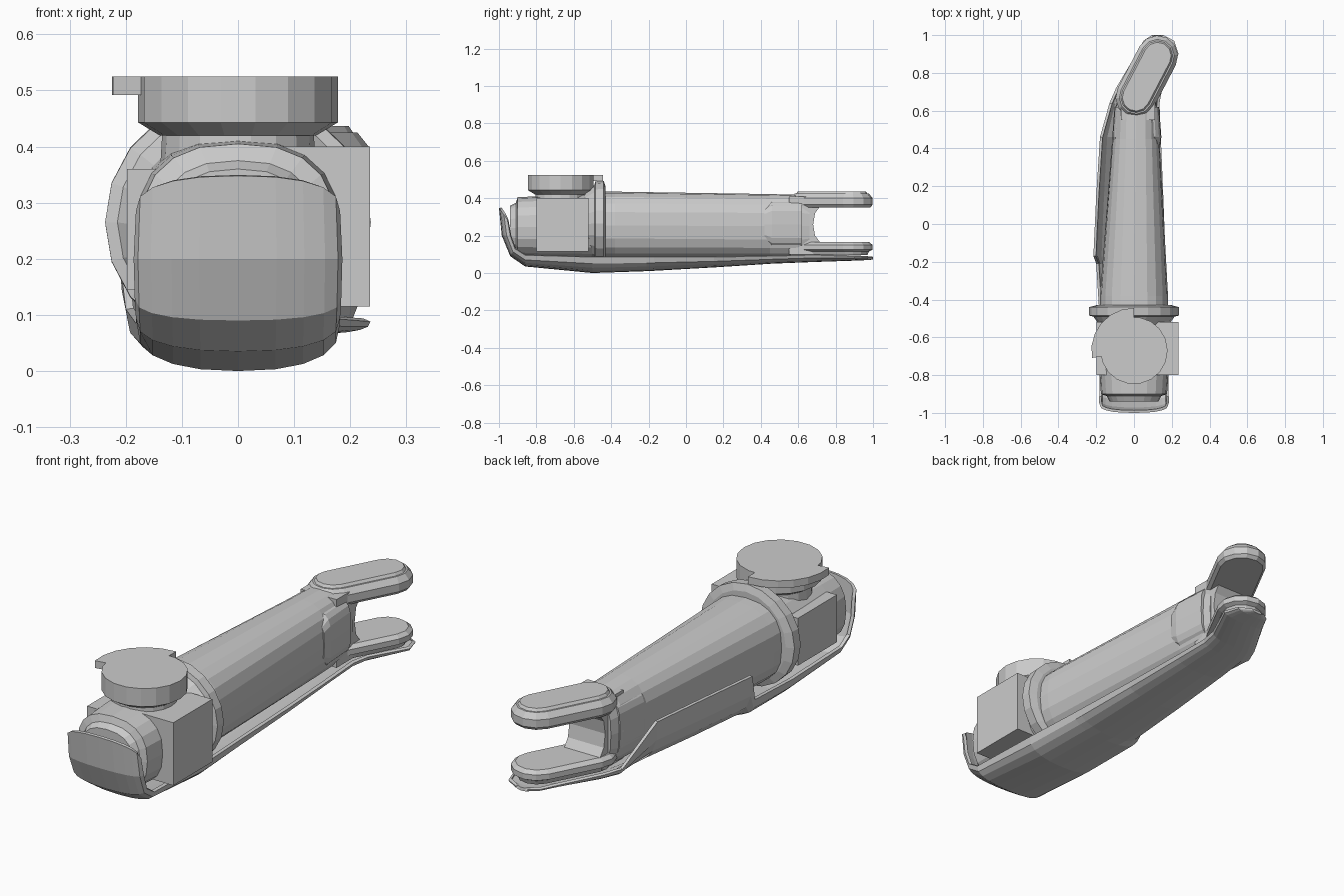
import bpy
import math
from math import cos, sin, pi, copysign


def make(name, verts, faces):
    me = bpy.data.meshes.new(name)
    me.from_pydata(verts, [], faces)
    me.validate()
    ob = bpy.data.objects.new(name, me)
    bpy.context.collection.objects.link(ob)
    return ob


def loft(name, rings):
    """Skin closed rings of equal length and cap both ends."""
    n = len(rings[0])
    faces = [(i * n + j, i * n + (j + 1) % n, (i + 1) * n + (j + 1) % n, (i + 1) * n + j)
             for i in range(len(rings) - 1) for j in range(n)]
    faces += [tuple(range(n))[::-1], tuple(range((len(rings) - 1) * n, len(rings) * n))]
    return make(name, [p for r in rings for p in r], faces)


def spow(v, e):
    return copysign(abs(v) ** e, v)


def section(y, cx, cz, hw, hh, e=1.0, n=20):
    """Superellipse ring across the arm (facing +y)."""
    return [(cx + hw * spow(sin(a), e), y, cz + hh * spow(cos(a), e))
            for a in (2 * pi * k / n for k in range(n))]


def disc(z, cx, cy, r, n=18):
    return [(cx + r * cos(2 * pi * k / n), cy + r * sin(2 * pi * k / n), z) for k in range(n)]


def stadium(z, r, a=(0.01, 0.67), b=(0.125, 0.89), n=6):
    d = math.atan2(b[1] - a[1], b[0] - a[0])
    pts = []
    for c, s in ((b, d - pi / 2), (a, d + pi / 2)):
        pts += [(c[0] + r * cos(s + pi * k / n), c[1] + r * sin(s + pi * k / n), z)
                for k in range(n + 1)]
    return pts


def box(name, x0, x1, y0, y1, z0, z1):
    return loft(name, [[(x0, y0, z), (x1, y0, z), (x1, y1, z), (x0, y1, z)] for z in (z0, z1)])


# Tapered forearm tube
loft("forearm_tube", [section(*s) for s in (
    (-0.46, 0, 0.255, 0.18, 0.18, 0.8),
    (-0.38, 0, 0.255, 0.18, 0.18, 0.8),
    (0.45, 0.01, 0.25, 0.125, 0.172, 0.75),
    (0.60, 0.01, 0.25, 0.115, 0.168, 0.7),
    (0.66, 0.015, 0.25, 0.10, 0.15, 0.7))])

# Boxy wrist sleeve around the tube end
loft("wrist_sleeve", [section(*s) for s in (
    (0.42, 0.015, 0.26, 0.125, 0.10, 0.5),
    (0.46, 0.015, 0.26, 0.13, 0.13, 0.5),
    (0.62, 0.015, 0.26, 0.118, 0.13, 0.5))])

# Concave web between the fork plates
web = ((0.55, 0.1), (0.7, 0.1), (0.72, 0.16), (0.69, 0.2), (0.68, 0.26),
       (0.69, 0.32), (0.72, 0.36), (0.7, 0.41), (0.55, 0.41))
loft("fork_web", [[(x, y, z) for y, z in web] for x in (-0.07, 0.11)])

# Fork plates, bent to the right, with a stepped raised pad
loft("upper_fork_plate", [stadium(z, r) for z, r in (
    (0.35, 0.095), (0.365, 0.108), (0.40, 0.108), (0.425, 0.088), (0.425, 0.08), (0.437, 0.072))])
loft("lower_fork_plate", [stadium(z, r) for z, r in (
    (0.095, 0.08), (0.115, 0.088), (0.125, 0.108), (0.15, 0.108), (0.165, 0.09))])

# Flanged collar where the tube meets the elbow
loft("elbow_collar", [section(*s) for s in (
    (-0.54, 0, 0.26, 0.18, 0.175),
    (-0.49, 0, 0.265, 0.215, 0.205),
    (-0.485, 0, 0.265, 0.237, 0.225),
    (-0.44, 0, 0.265, 0.237, 0.228),
    (-0.43, 0, 0.262, 0.20, 0.20))])

# Elbow housing
loft("elbow_housing", [section(*s) for s in (
    (-0.94, 0, 0.24, 0.13, 0.12, 0.8),
    (-0.91, 0, 0.24, 0.145, 0.135, 0.8),
    (-0.90, 0, 0.245, 0.175, 0.16, 0.8),
    (-0.80, 0, 0.245, 0.182, 0.165, 0.8),
    (-0.50, 0, 0.25, 0.182, 0.175, 0.8))])

# Motor box on the right and cover on the left
box("side_motor_box", 0.08, 0.235, -0.8, -0.52, 0.115, 0.40)
box("side_cover", -0.198, -0.12, -0.8, -0.52, 0.145, 0.36)

# Turntable on top: neck, bevelled disc and partial stop flange
CY = -0.67
loft("turntable_neck", [disc(z, 0, CY, r) for z, r in ((0.34, 0.14), (0.425, 0.135))])
loft("turntable_disc", [disc(z, 0, CY, r) for z, r in (
    (0.42, 0.14), (0.443, 0.178), (0.525, 0.178))])
arc = [math.radians(90 + 100 * k / 6) for k in range(7)]
loft("turntable_stop", [[(0, CY, z)] + [(0.226 * cos(a), CY + 0.226 * sin(a), z) for a in arc]
                        for z in (0.492, 0.525)])

# Under-shell: rows of centre y, centre z, left x, right x, rim y, left rim z, right rim z
rows = (
    (-1.0, 0.348, -0.182, 0.182, -0.955, 0.285, 0.285),
    (-0.985, 0.20, -0.186, 0.186, -0.94, 0.20, 0.20),
    (-0.94, 0.09, -0.184, 0.184, -0.915, 0.13, 0.13),
    (-0.86, 0.035, -0.182, 0.182, -0.86, 0.095, 0.095),
    (-0.50, 0.0, -0.182, 0.182, -0.50, 0.085, 0.085),
    (-0.21, 0.01, -0.20, 0.168, -0.21, 0.11, 0.085),
    (-0.17, 0.012, -0.215, 0.167, -0.17, 0.235, 0.085),
    (0.15, 0.03, -0.20, 0.155, 0.15, 0.25, 0.085),
    (0.46, 0.05, -0.18, 0.142, 0.46, 0.26, 0.09),
    (0.64, 0.057, -0.13, 0.135, 0.64, 0.10, 0.095),
    (0.72, 0.06, -0.095, 0.15, 0.72, 0.095, 0.095),
    (0.90, 0.066, 0.012, 0.236, 0.90, 0.088, 0.088),
    (0.97, 0.069, 0.05, 0.213, 0.97, 0.086, 0.086),
    (1.0, 0.072, 0.095, 0.155, 1.0, 0.085, 0.085))
N = 10
verts = []
for yc, zc, xl, xr, ys, zl, zr in rows:
    for k in range(N + 1):
        a = pi * k / N
        w = sin(a) ** 0.75 if 0 < k < N else 0.0
        t = (1 - spow(cos(a), 0.85)) / 2
        zs = zl if k < N / 2 else zr
        verts.append((xl + (xr - xl) * t, ys + (yc - ys) * w, zs + (zc - zs) * w))
M = N + 1
shell = make("under_shell", verts, [
    (i * M + j, (i + 1) * M + j, (i + 1) * M + j + 1, i * M + j + 1)
    for i in range(len(rows) - 1) for j in range(N)])
solid = shell.modifiers.new("thickness", 'SOLIDIFY')
solid.thickness = 0.014
solid.offset = -1
